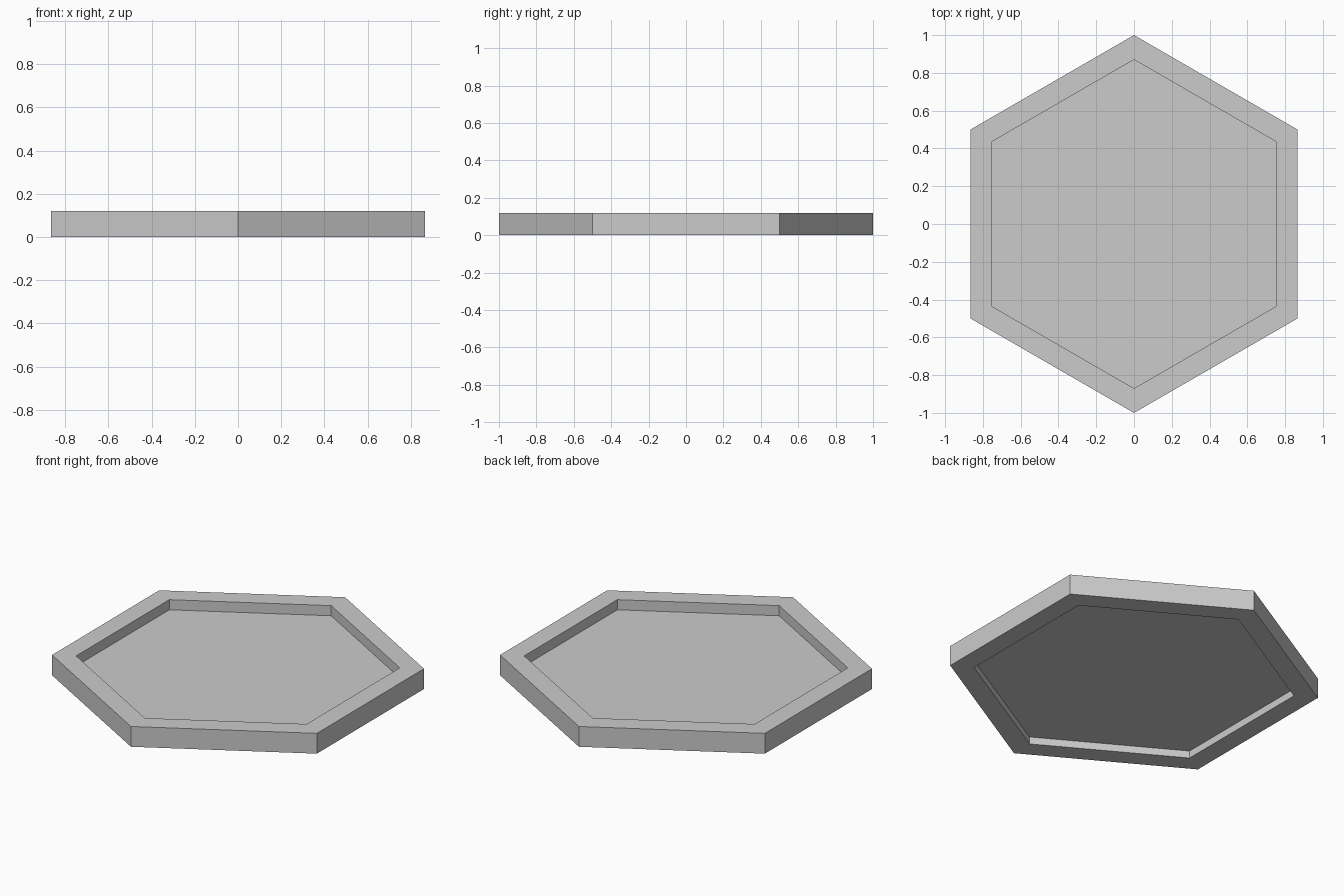
import bpy, bmesh
from math import pi, sin, cos

if "Cube" in bpy.data.objects:
    bpy.data.objects.remove(bpy.data.objects["Cube"])

HEIGHT, OUTER, INNER = 0.12, 1.0, 0.87
FLOOR_BOTTOM, FLOOR_TOP = 0.043, 0.06


def hex_ring(bm, radius, z):
    """Six vertices of a hexagon with points along y."""
    return [bm.verts.new((radius * cos(pi / 2 + i * pi / 3),
                          radius * sin(pi / 2 + i * pi / 3), z)) for i in range(6)]


def bridge(bm, a, b):
    for i in range(6):
        j = (i + 1) % 6
        bm.faces.new((a[i], a[j], b[j], b[i]))


def finish(bm, name):
    bmesh.ops.recalc_face_normals(bm, faces=bm.faces)
    mesh = bpy.data.meshes.new(name)
    bm.to_mesh(mesh)
    bm.free()
    bpy.context.collection.objects.link(bpy.data.objects.new(name, mesh))


# Raised hexagonal rim, with its square section looped around the tile
bm = bmesh.new()
section = [(OUTER, 0), (OUTER, HEIGHT), (INNER, HEIGHT), (INNER, 0)]
rings = [hex_ring(bm, r, z) for r, z in section]
for k in range(4):
    bridge(bm, rings[k], rings[(k + 1) % 4])
finish(bm, "hex_rim")

# Thin floor panel, recessed from both the top and the underside
bm = bmesh.new()
low = hex_ring(bm, INNER, FLOOR_BOTTOM)
high = hex_ring(bm, INNER, FLOOR_TOP)
bridge(bm, low, high)
bm.faces.new(low)
bm.faces.new(high)
finish(bm, "floor_panel")
